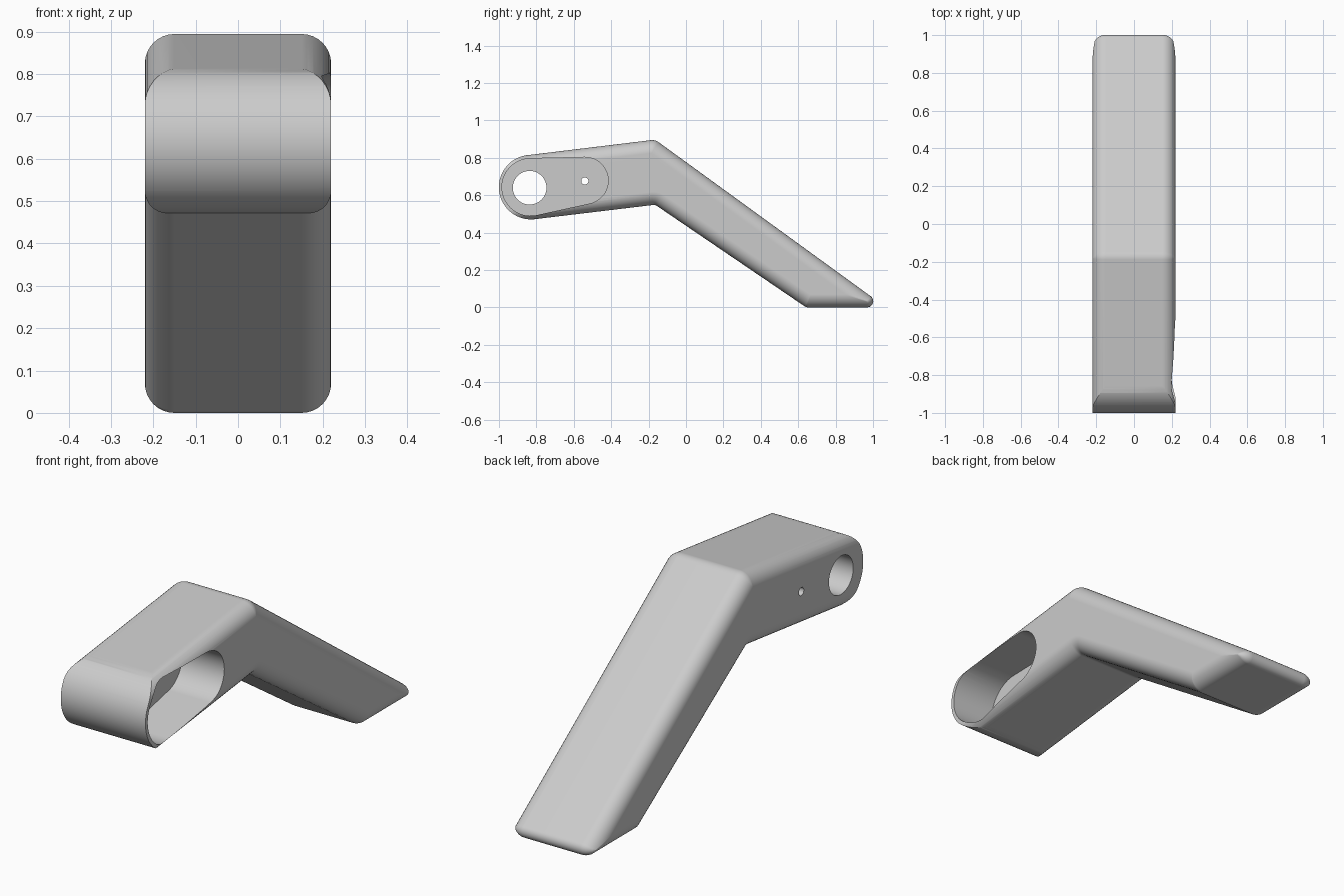
import bpy, bmesh
from math import sin, cos, pi, atan2, tan, acos, sqrt
from mathutils import Vector

cube = bpy.data.objects.get("Cube")
if cube:
    bpy.data.objects.remove(cube, do_unlink=True)

HALF_W, EDGE_R = 0.22, 0.07          # half width and long-edge rounding
PIVOT, END_R = Vector((-0.828, 0.643)), 0.172
TILT = atan2(0.121, 1)               # slope of the upper arm

grey = bpy.data.materials.new("plain grey")
grey.use_nodes = True
grey.diffuse_color = (0.6, 0.6, 0.6, 1)
grey.node_tree.nodes["Principled BSDF"].inputs["Base Color"].default_value = (0.6, 0.6, 0.6, 1)


def loft(name, rings):
    """Bridge (x, outline) rings along x into a closed solid."""
    bm = bmesh.new()
    loops = [[bm.verts.new((x, p[0], p[1])) for p in outline] for x, outline in rings]
    for a, b in zip(loops, loops[1:]):
        for i in range(len(a)):
            j = (i + 1) % len(a)
            bm.faces.new((a[i], a[j], b[j], b[i]))
    bm.faces.new(loops[0][::-1])
    bm.faces.new(loops[-1])
    bmesh.ops.recalc_face_normals(bm, faces=bm.faces)
    mesh = bpy.data.meshes.new(name)
    bm.to_mesh(mesh)
    bm.free()
    mesh.materials.append(grey)
    obj = bpy.data.objects.new(name, mesh)
    bpy.context.collection.objects.link(obj)
    return obj


def rounded_outline(corners, inset, steps=8):
    """Inset a counter-clockwise outline, then fillet its corners."""
    out = []
    for i, (y, z, radius) in enumerate(corners):
        p = Vector((y, z))
        u = (p - Vector(corners[i - 1][:2])).normalized()
        v = (Vector(corners[(i + 1) % len(corners)][:2]) - p).normalized()
        side = 1 if u.cross(v) > 0 else -1
        r = max(radius - side * inset, 0.003)
        nu, nv = Vector((-u.y, u.x)), Vector((-v.y, v.x))
        mitre = (nu + nv) / (1 + nu.dot(nv))
        centre = p + mitre * (inset + side * r)
        turn = acos(max(-1, min(1, u.dot(v)))) * side
        start = atan2(-nu.y * side, -nu.x * side)
        out += [centre + r * Vector((cos(start + turn * k / steps), sin(start + turn * k / steps)))
                for k in range(steps + 1)]
    return out


def arc(centre, r, start, end, n):
    return [centre + r * Vector((cos(start + (end - start) * k / n), sin(start + (end - start) * k / n)))
            for k in range(n + 1)]


def circle(centre, r, n):
    return arc(centre, r, 0, 2 * pi, n)[:-1]


# Bent arm with a flat foot; the front overshoots and is trimmed later
along = Vector((cos(TILT), sin(TILT)))
normal = Vector((-along.y, along.x))
front = PIVOT - 0.4 * along
low, high = front - END_R * normal, front + END_R * normal
corners = [(low.x, low.y, 0), (-0.165, 0.549, 0.03), (0.643, 0, 0.035),
           (1.07, 0, 0.033), (-0.165, 0.897, 0.06), (high.x, high.y, 0)]
rings = []
for k in range(9):
    a = pi / 2 * (1 - k / 8)
    rings.append((HALF_W - EDGE_R * (1 - sin(a)), rounded_outline(corners, EDGE_R * (1 - cos(a)))))
arm = loft("bent_arm", [(-x, o) for x, o in rings] + rings[::-1])

# Round nose: keep only what lies behind the cylinder
nose = arc(PIVOT, END_R + 0.0005, TILT + pi / 2 + 0.03, TILT + 1.5 * pi - 0.03, 48)
nose += [nose[-1] - normal, nose[-1] - normal + 3 * along, nose[0] + normal + 3 * along, nose[0] + normal]
trim = loft("nose_trim", [(-1, nose), (1, nose)])

# Tapered pocket on the left side: hull of two circles
big, small = Vector((-0.831, 0.643)), Vector((-0.541, 0.678))
r_big, r_small = 0.153, 0.125
gap = small - big
base = atan2(gap.y, gap.x)
spread = acos((r_big - r_small) / gap.length)
hull = arc(big, r_big, base + spread, base + 2 * pi - spread, 40)
hull += arc(small, r_small, base - spread, base + spread, 32)
pocket = loft("pocket_cutter", [(0, hull), (0.5, hull)])

# Axle hole and pin hole through the remaining wall
axle = circle(Vector((-0.836, 0.64)), 0.09, 48)
pin = circle(Vector((-0.541, 0.676)), 0.019, 24)
axle_hole = loft("axle_cutter", [(-0.5, axle), (0.1, axle)])
pin_hole = loft("pin_cutter", [(-0.5, pin), (0.1, pin)])

bpy.ops.object.select_all(action='DESELECT')
bpy.context.view_layer.objects.active = arm
arm.select_set(True)
for cutter, mode in ((trim, 'INTERSECT'), (pocket, 'DIFFERENCE'),
                     (axle_hole, 'DIFFERENCE'), (pin_hole, 'DIFFERENCE')):
    mod = arm.modifiers.new(cutter.name, 'BOOLEAN')
    mod.operation, mod.object, mod.solver = mode, cutter, 'EXACT'
    bpy.ops.object.modifier_apply(modifier=mod.name)
    bpy.data.objects.remove(cutter, do_unlink=True)

# Smooth fillets, crisp cut edges, flat broad faces
bpy.ops.object.shade_smooth_by_angle(angle=pi / 6)
weighted = arm.modifiers.new("even_shading", 'WEIGHTED_NORMAL')
weighted.keep_sharp = True
